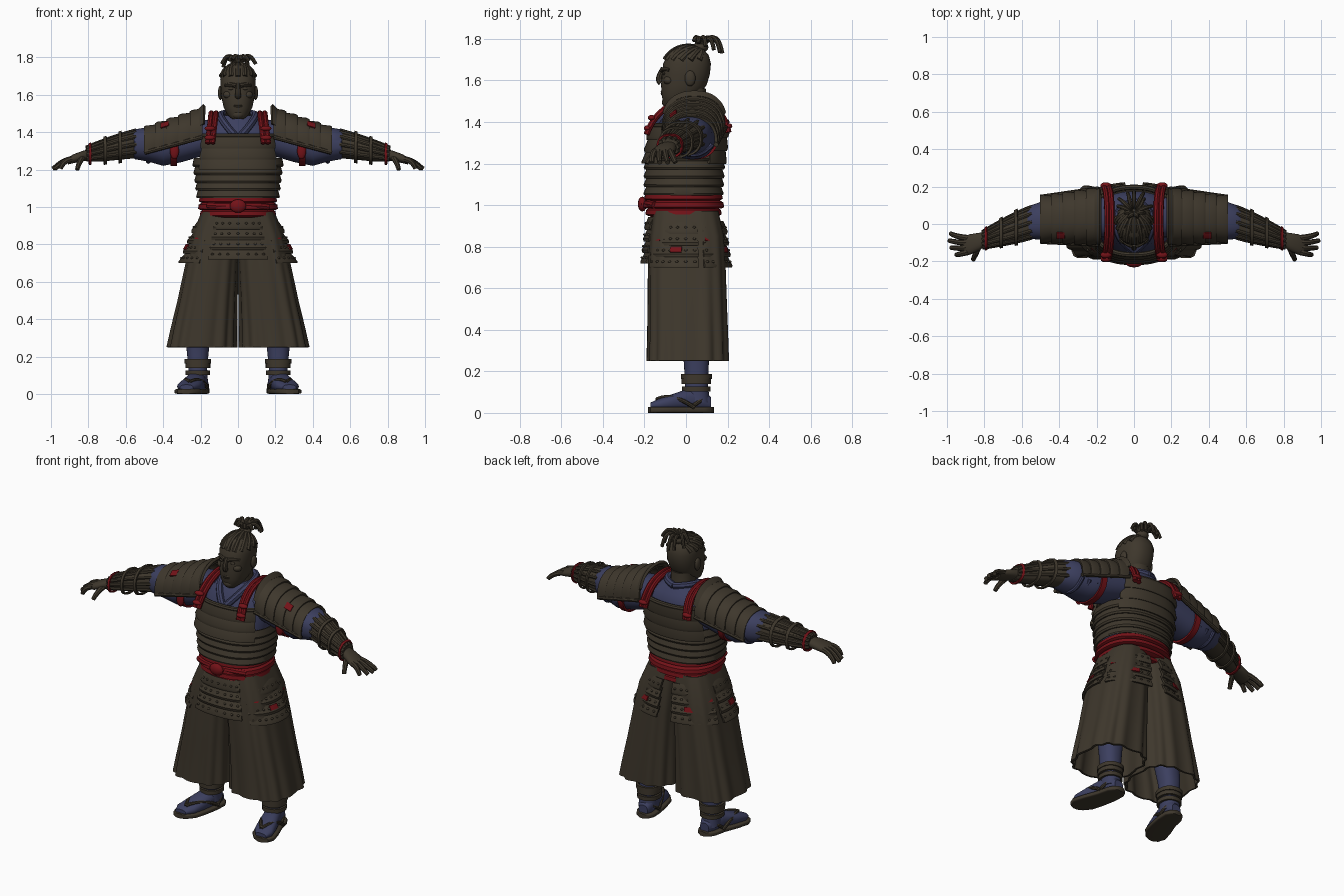
import bpy, bmesh, math
from mathutils import Vector

cube = bpy.data.objects.get("Cube")
if cube:
    bpy.data.objects.remove(cube)

made = []


def material(name, rgb):
    m = bpy.data.materials.new(name)
    m.use_nodes = True
    m.diffuse_color = (*rgb, 1)
    m.node_tree.nodes["Principled BSDF"].inputs["Base Color"].default_value = (*rgb, 1)
    return m


BROWN = material("dark brown", (.048, .038, .025))
BLUE = material("indigo cloth", (.045, .05, .115))
RED = material("deep red", (.17, .006, .009))


def add(name, data, mat):
    obj = bpy.data.objects.new(name, data)
    bpy.context.collection.objects.link(obj)
    data.materials.append(mat)
    made.append(obj)
    return obj


def mirrored(obj):
    obj.modifiers.new("mirror", 'MIRROR').use_clip = False
    return obj


def mix(a, b, t, grow=0):
    """Blend two section rows and widen both radii by grow."""
    row = [p + (q - p) * t for p, q in zip(a, b)]
    return row[:3] + [row[3] + grow, row[4] + grow]


def steps(a, b, n, flare=.012):
    """Rows of n overlapping plates between two sections."""
    rows = []
    for i in range(n):
        rows += [mix(a, b, i / n), mix(a, b, (i + .85) / n, flare), mix(a, b, (i + 1) / n, flare * .8)]
    return rows


def place(axis, row, deg, power=2.3, wave=1):
    """Point on a section: angle 0 is the front for z, the top for x and y."""
    h, c, d, r, q = row
    s, k = math.sin(math.radians(deg)), math.cos(math.radians(deg))
    u = wave * r * math.copysign(abs(s) ** (2 / power), s)
    v = wave * q * math.copysign(abs(k) ** (2 / power), k)
    if axis == 'z':
        return Vector((c + u, d - v, h))
    if axis == 'x':
        return Vector((h, c + u, d + v))
    return Vector((c + u, h, d + v))


def sweep(name, axis, rows, mat, arc=None, n=40, thick=0, power=2.3, pleat=0, mirror=False):
    """Skin a list of sections; an arc makes an open plate."""
    bm = bmesh.new()
    a, b = arc or (0, 360)
    count = n + 1 if arc else n
    rings = []
    for i, row in enumerate(rows):
        fold = pleat * i / len(rows)
        ring = []
        for j in range(count):
            deg = a + (b - a) * j / n
            wave = 1 + fold * math.cos(math.radians(deg * 13))
            ring.append(bm.verts.new(place(axis, row, deg, power, wave)))
        rings.append(ring)
    for low, high in zip(rings, rings[1:]):
        for j in range(n):
            k = (j + 1) % count
            bm.faces.new((low[j], low[k], high[k], high[j]))
    if not arc and not thick:
        bm.faces.new(rings[0])
        bm.faces.new(rings[-1])
    bmesh.ops.recalc_face_normals(bm, faces=bm.faces)
    mesh = bpy.data.meshes.new(name)
    bm.to_mesh(mesh)
    bm.free()
    obj = add(name, mesh, mat)
    if thick:
        mod = obj.modifiers.new("thickness", 'SOLIDIFY')
        mod.thickness, mod.offset = thick, 0
    return mirrored(obj) if mirror else obj


def tubes(name, paths, r, mat, mirror=False, taper=1):
    """Round cords through points; all paths share one object."""
    cu = bpy.data.curves.new(name, 'CURVE')
    cu.dimensions, cu.bevel_depth, cu.bevel_resolution = '3D', r, 2
    cu.use_fill_caps, cu.resolution_u = True, 5
    for side in ((1, -1) if mirror else (1,)):
        for path in paths:
            sp = cu.splines.new('NURBS')
            sp.points.add(len(path) - 1)
            for i, (p, (x, y, z)) in enumerate(zip(sp.points, path)):
                p.co = (x * side, y, z, 1)
                p.radius = 1 + (taper - 1) * i / (len(path) - 1)
            sp.order_u, sp.use_endpoint_u = min(4, len(path)), True
    return add(name, cu, mat)


def balls(name, spots, size, mat, mirror=False):
    bm = bmesh.new()
    for spot in spots:
        res = bmesh.ops.create_uvsphere(bm, u_segments=14, v_segments=8, radius=1)
        for v in res["verts"]:
            v.co = Vector([a * b + c for a, b, c in zip(v.co, size, spot)])
    mesh = bpy.data.meshes.new(name)
    bm.to_mesh(mesh)
    bm.free()
    obj = add(name, mesh, mat)
    return mirrored(obj) if mirror else obj


# Head, neck and face
sweep("head", 'z', [(1.47, 0, -.07, .03, .03), (1.49, 0, -.05, .055, .06), (1.53, 0, -.025, .076, .092),
                    (1.58, 0, -.01, .087, .11), (1.63, 0, 0, .092, .115), (1.68, 0, .005, .095, .115),
                    (1.72, 0, .01, .086, .1), (1.75, 0, .01, .062, .075), (1.765, 0, .01, .025, .035)], BROWN)
sweep("neck", 'z', [(1.36, 0, .03, .09, .09), (1.45, 0, .03, .066, .07), (1.56, 0, .02, .066, .075)], BROWN)
tubes("nose", [[(0, -.11, 1.66), (0, -.125, 1.63), (0, -.14, 1.605), (0, -.12, 1.59)]], .011, BROWN, taper=1.5)
tubes("brows", [[(.012, -.116, 1.648), (.04, -.112, 1.66), (.07, -.08, 1.65)]], .012, BROWN, True, .7)
tubes("lips", [[(-.032, -.1, 1.54), (0, -.128, z), (.032, -.1, 1.54)] for z in (1.532, 1.55)], .008, BROWN)
balls("chin", [(0, -.09, 1.495)], (.035, .026, .025), BROWN)
balls("cheek", [(.05, -.083, 1.6)], (.03, .026, .022), BROWN, True)
balls("eye", [(.036, -.106, 1.633)], (.016, .008, .008), BROWN, True)
balls("ear", [(.094, .02, 1.61)], (.014, .026, .038), BROWN, True)

# Braids over the scalp, gathered into a loose topknot
knot = Vector((0, .55, .85))
braids = []
for k in range(-5, 6):
    a = math.radians(k * 24)
    start = Vector((math.sin(a), -math.cos(a), .38))
    path = []
    for i in range(6):
        d = start.lerp(knot, i / 5).normalized()
        path.append((d.x * .095, d.y * .115 + .008, d.z * .106 + 1.66))
    braids.append(path)
tubes("scalp_braids", braids, .015, BROWN)
locks = []
for k in range(11):
    a = math.radians(k * 360 / 11)
    x, y = math.sin(a), math.cos(a)
    reach = .8 + .2 * math.sin(k * 2.4)
    locks.append([(0, .07, 1.74), (x * .02, .07 + y * .02, 1.79), (x * .05, .09 + y * .04, 1.79 + .03 * reach),
                  (x * .08 * reach, .1 + y * .06, 1.8), (x * .1 * reach, .105 + y * .07, 1.76 - .03 * y)])
tubes("topknot_locks", locks, .013, BROWN, taper=.75)
balls("topknot_base", [(0, .07, 1.76)], (.038, .038, .026), BROWN)

# Robe under the armour
sweep("robe", 'z', [(1, 0, 0, .17, .14), (1.2, 0, 0, .2, .16), (1.32, 0, .02, .21, .15), (1.4, 0, .03, .2, .145),
                    (1.45, 0, .035, .15, .115), (1.49, 0, .035, .095, .085)], BLUE)
tubes("collar", [[(0, .12, 1.49), (.08, .1, 1.5), (.105, 0, 1.5), (.07, -.1, 1.44), (0, -.15, 1.36), (-.03, -.16, 1.34)]],
      .02, BLUE, True)
sweep("sleeve", 'x', [(.13, .04, 1.38, .11, .09), (.3, .035, 1.345, .11, .105), (.4, .03, 1.325, .108, .105),
                      (.48, .02, 1.335, .105, .092), (.55, .01, 1.335, .09, .08), (.58, .01, 1.335, .06, .06)],
      BLUE, mirror=True)
folds = [[(x, .035 + .1 * math.sin(a), 1.335 + .1 * math.cos(a)) for a in (2, 2.6, 3.2, 3.8, 4.4)]
         for x in (.38, .43, .48)]
tubes("sleeve_folds", folds, .013, BLUE, True)

# Layered chest armour
top, bottom = (1.26, 0, -.005, .23, .18), (1.05, 0, -.012, .205, .175)
sweep("cuirass", 'z', steps(top, bottom, 5), BROWN, thick=.012, n=56)
low = (1.2, 0, -.01, .232, .188)
for name, high, arc in (("chest_plate", (1.38, 0, 0, .218, .165), (-56, 56)),
                        ("back_plate", (1.4, 0, .025, .22, .172), (124, 236))):
    sweep(name, 'z', steps(high, low, 3, .008), BROWN, arc, thick=.018)
    edge = [place('z', high, arc[0] + (arc[1] - arc[0]) * i / 12) for i in range(13)]
    tubes(name + "_rim", [edge], .014, BROWN)
straps = [[(.15 + o, -.19, 1.34), (.14 + o, -.16, 1.42), (.13 + o, -.07, 1.5), (.13 + o, .07, 1.51),
           (.135 + o, .18, 1.46), (.15 + o, .205, 1.35)] for o in (-.013, .013)]
tubes("shoulder_straps", straps, .015, RED, True)
balls("strap_knots", [(.15, y, z) for y, z in ((-.185, 1.37), (-.165, 1.42), (.205, 1.38))], (.03, .018, .014), RED, True)

# Sash with rolls and a knot
rolls = []
for z, r, q in ((1.06, .205, .185), (1.02, .21, .192), (.985, .2, .18), (.945, .2, .168)):
    rolls += [(z, 0, -.012, r - .012, q - .012), (z - .008, 0, -.012, r, q), (z - .03, 0, -.012, r + .004, q + .004),
              (z - .037, 0, -.012, r - .01, q - .01)]
sweep("sash", 'z', rolls, RED, n=56)
balls("sash_knot", [(0, -.21, 1.005)], (.045, .022, .036), RED)
tubes("sash_cord", [[(-.16, -.15, 1.01), (-.08, -.2, 1.0), (.08, -.2, 1.015), (.16, -.15, 1.0)]], .018, RED)

# Pleated wide trousers
sweep("trouser_leg", 'z', [(.97, .09, 0, .1, .15), (.85, .115, .005, .125, .172), (.7, .138, .005, .135, .18),
                           (.5, .163, .008, .152, .183), (.35, .182, .01, .168, .186), (.25, .193, .01, .178, .188)],
      BROWN, n=104, thick=.012, power=2.9, pleat=.045, mirror=True)

# Hanging hip plates with studs and red lacing
for name, a, b, arc, both in (
        ("front_hip_plate", (.94, 0, -.005, .2, .17), (.72, 0, -.005, .262, .195), (-32, 32), False),
        ("side_hip_plate", (.92, 0, 0, .21, .175), (.7, 0, 0, .3, .2), (38, 104), True),
        ("back_hip_plate", (.92, 0, 0, .21, .175), (.7, 0, .005, .29, .2), (110, 173), True)):
    sweep(name, 'z', steps(a, b, 4, .014), BROWN, arc, n=20, thick=.014, mirror=both)
    studs = [place('z', mix(a, b, (row + .5) / 4, .014), arc[0] + (arc[1] - arc[0]) * (i + .5) / 7)
             for row in range(4) for i in range(7)]
    balls(name + "_studs", studs, (.008, .008, .006), BROWN, both)
    if both:
        mid = sum(arc) / 2
        for t, off in ((.3, -22), (.55, 8)):
            sweep(name + "_lacing", 'z', [mix(a, b, t, .017), mix(a, b, t + .12, .021)], RED,
                  (mid + off - 7, mid + off + 7), n=6, thick=.008, mirror=True)

# Shoulder guards
a, b = (.19, .04, 1.39, .142, .13), (.5, .025, 1.305, .112, .11)
sweep("shoulder_guard", 'x', steps(a, b, 5, .01), BROWN, (-96, 96), n=32, thick=.014, mirror=True)
sweep("shoulder_flange", 'x', [(.18, .04, 1.4, .15, .145), (.205, .04, 1.39, .14, .13)], BROWN, (-75, 75), n=28,
      thick=.016, mirror=True)
for deg in (-95, 95):
    tubes("guard_edge", [[place('x', mix(a, b, t, .008), deg) for t in (0, .3, .6, 1)]], .012, BROWN, True)
sweep("guard_lacing", 'x', [mix(a, b, .58, .014), mix(a, b, .72, .017)], RED, (-48, -30), n=6, thick=.008, mirror=True)
sweep("arm_tie", 'x', [(x, .035, 1.335, .116, .11) for x in (.325, .36)], RED, thick=.012, mirror=True)
balls("arm_tie_knot", [(.34, -.08, 1.3)], (.025, .014, .045), RED, True)

# Forearm guards with splints
fore = [(.545, .01, 1.335, .082, .074), (.62, -.015, 1.322, .08, .068), (.72, -.05, 1.3, .062, .056),
        (.81, -.085, 1.28, .042, .038)]
sweep("forearm", 'x', fore, BROWN, mirror=True)
splints = [[place('x', row, deg) for row in fore] for deg in range(-120, 121, 30)]
tubes("forearm_splints", splints, .011, BROWN, True)
for t in (.1, .9):
    sweep("forearm_band", 'x', [mix(fore[1], fore[2], t + o, .014) for o in (-.08, .08)], BROWN, thick=.01, mirror=True)
sweep("wrist_tie", 'x', [mix(fore[2], fore[3], t, .012) for t in (.72, .86)], RED, thick=.01, mirror=True)

# Hands
sweep("palm", 'x', [(.79, -.08, 1.28, .035, .03), (.83, -.095, 1.272, .048, .028), (.88, -.11, 1.258, .055, .024),
                    (.91, -.115, 1.245, .045, .018)], BROWN, n=20, mirror=True)
fingers = [[(.89, -.075 - .025 * i, 1.255), (.93, -.07 - .03 * i, 1.25), (.97 - .01 * i, -.06 - .035 * i, 1.225),
            (x, -.05 - .038 * i, 1.205)] for i, x in enumerate((.98, .99, .98, .95))]
fingers.append([(.83, -.12, 1.265), (.845, -.155, 1.25), (.855, -.18, 1.22), (.86, -.19, 1.2)])
tubes("fingers", fingers, .017, BROWN, True, .7)

# Lower legs and sandalled feet
sweep("shin", 'z', [(.05, .215, .055, .055, .06), (.14, .215, .05, .05, .055), (.24, .215, .05, .06, .06),
                    (.45, .2, .03, .075, .075)], BLUE, mirror=True)
for z, r in ((.15, .06), (.175, .064), (.115, .058)):
    sweep("ankle_wrap", 'z', [(z + o, .215, .05, r, r + .004) for o in (-.012, .012)], BROWN, thick=.014, mirror=True)
foot = [(.12, .21, .045, .03, .03), (.09, .212, .06, .046, .05), (.02, .222, .065, .052, .055),
        (-.06, .245, .05, .06, .042), (-.13, .265, .04, .06, .028), (-.17, .275, .034, .035, .016)]
sweep("foot", 'y', foot, BLUE, mirror=True)
sole = [(y, x, .014, r + .014, .014) for y, x, z, r, q in foot]
sole = [(.135, .208, .014, .02, .014)] + sole + [(-.183, .278, .014, .022, .014)]
sweep("sandal_sole", 'y', sole, BROWN, power=5, mirror=True)
thongs = [[(.258, -.14, .065), (.25 + o * .6, -.09, .09), (.235 + o, -.02, .07), (.222 + o, .04, .025)]
          for o in (-.06, .06)]
thongs.append([(.165, .03, .03), (.16, .08, .07), (.21, .125, .085), (.265, .08, .07), (.275, .03, .03)])
tubes("sandal_straps", thongs, .01, BROWN, True)

# Bake modifiers and smooth the rounded surfaces
bpy.ops.object.select_all(action='DESELECT')
for obj in made:
    obj.select_set(True)
bpy.context.view_layer.objects.active = made[0]
bpy.ops.object.convert(target='MESH')
bpy.ops.object.shade_smooth_by_angle(angle=math.radians(40))
